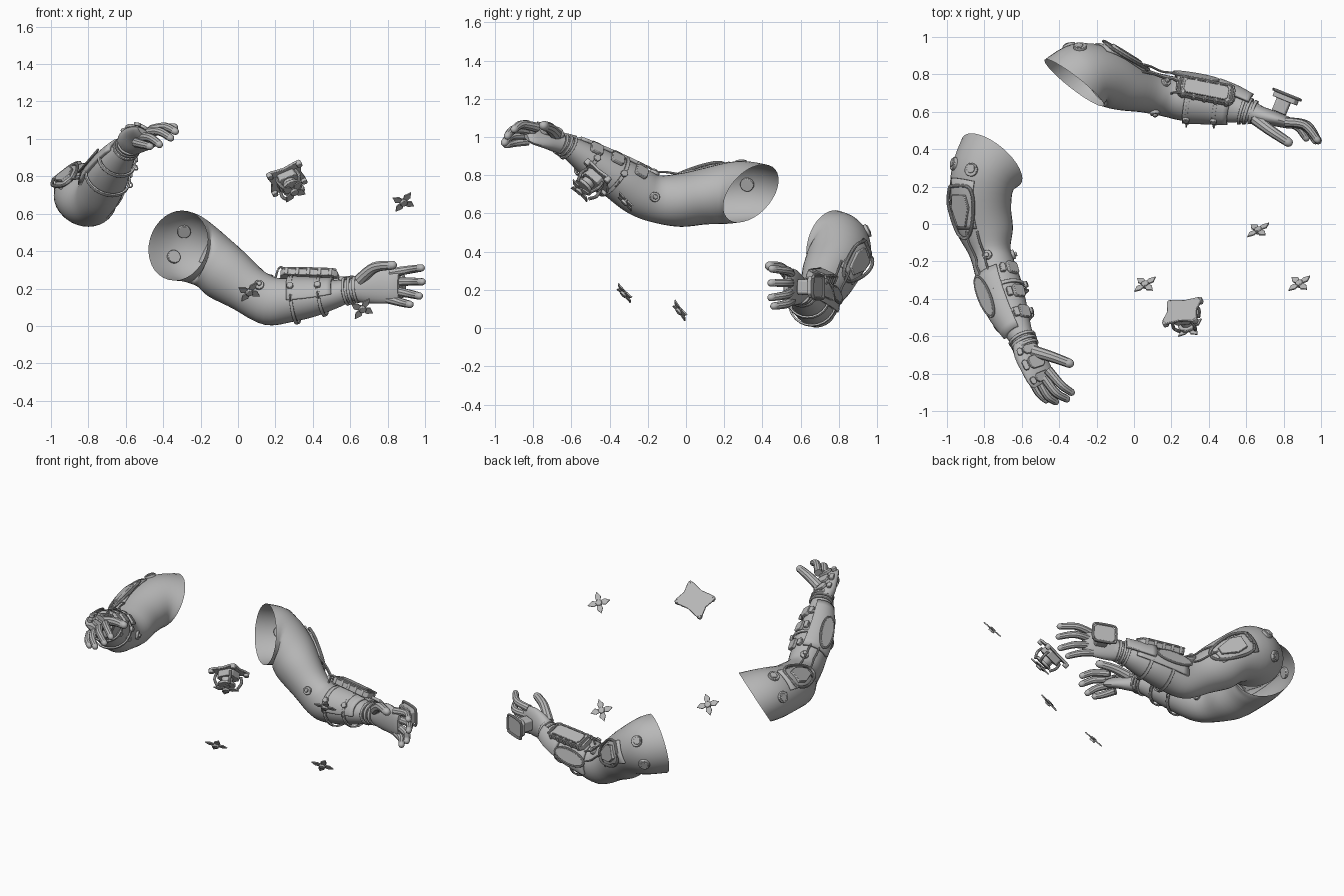
import bpy, bmesh
from math import sin, cos, pi, radians
from mathutils import Vector, Matrix

if "Cube" in bpy.data.objects:
    bpy.data.objects.remove(bpy.data.objects["Cube"])

grey = bpy.data.materials.new("plain grey")
grey.use_nodes = True
grey.diffuse_color = (0.48, 0.48, 0.48, 1)
grey.node_tree.nodes["Principled BSDF"].inputs["Base Color"].default_value = grey.diffuse_color
UP = Vector((0, 0, 1))


def build(name, verts, faces, bevel=0, solid=0):
    """Mesh object with smooth shading and sharp edges kept."""
    me = bpy.data.meshes.new(name)
    me.from_pydata([tuple(v) for v in verts], [], faces)
    bm = bmesh.new()
    bm.from_mesh(me)
    bmesh.ops.recalc_face_normals(bm, faces=bm.faces)
    bm.to_mesh(me)
    bm.free()
    me.shade_smooth()
    me.set_sharp_from_angle(angle=radians(35))
    me.materials.append(grey)
    ob = bpy.data.objects.new(name, me)
    bpy.context.collection.objects.link(ob)
    if solid:
        mod = ob.modifiers.new("thickness", "SOLIDIFY")
        mod.thickness, mod.offset = solid, 0
    if bevel:
        mod = ob.modifiers.new("bevel", "BEVEL")
        mod.width, mod.segments = bevel, 2


def grid(name, rows, closed, caps=False, solid=0):
    """Surface through equal rows of points."""
    n, m = len(rows[0]), len(rows)
    faces = [(i * n + j, i * n + (j + 1) % n, (i + 1) * n + (j + 1) % n, (i + 1) * n + j)
             for i in range(m - 1) for j in range(n if closed else n - 1)]
    if caps:
        faces += [tuple(range(n)), tuple(range((m - 1) * n, m * n))]
    build(name, [p for row in rows for p in row], faces, 0, solid)


def spline(keys, t):
    """Smooth interpolation through key tuples."""
    i = max(0, min(int(t), len(keys) - 2))
    f = t - i
    a, b, c, d = [Vector(keys[max(0, min(k, len(keys) - 1))]) for k in range(i - 1, i + 3)]
    return b + (c - a) * (f / 2) + (a * 2 - b * 5 + c * 4 - d) * (f * f / 2) + (b * 3 - a - c * 3 + d) * (f ** 3 / 2)


def on(limb, t, angle, off=0.0):
    """Point on the surface of a limb, off = height above the skin."""
    keys, roll = limb
    x, y, z, yaw, pitch, rh, rv = spline(keys, t)
    yaw, pitch, a = radians(yaw), radians(pitch), radians(angle)
    n = Vector((cos(yaw) * cos(pitch), sin(yaw) * cos(pitch), sin(pitch)))
    u = n.cross(UP).normalized()
    turn = Matrix.Rotation(radians(roll), 3, n)
    v = turn @ u.cross(n)
    return Vector((x, y, z)) + turn @ u * cos(a) * (rh + off) + v * sin(a) * (rv + off)


def basis(pos, normal, along):
    z = Vector(normal).normalized()
    x = Vector(along)
    x = (x - z * x.dot(z)).normalized()
    m = Matrix((x, z.cross(x), z)).transposed().to_4x4()
    m.translation = Vector(pos)
    return m


def at(limb, t, angle, off=0.0):
    """Mount on a limb: X runs along it, Z points out of it."""
    p = on(limb, t, angle, off)
    along = on(limb, t + 0.1, angle) - on(limb, t - 0.1, angle)
    out = along.cross(on(limb, t, angle + 5) - on(limb, t, angle - 5))
    return basis(p, out if out.dot(on(limb, t, angle, 1) - p) > 0 else -out, along)


def skin(name, limb, sides=32, caps=False):
    steps = (len(limb[0]) - 1) * 4
    grid(name, [[on(limb, i / 4, 360 * j / sides) for j in range(sides)] for i in range(steps + 1)], True, caps)


def shell(name, limb, t0, t1, a0, a1, off, thick=0.015):
    """Armour or strap following the limb."""
    full = a1 - a0 >= 360
    n = 24
    grid(name, [[on(limb, t0 + (t1 - t0) * i / 8, a0 + (a1 - a0) * j / n, off) for j in range(n if full else n + 1)]
                for i in range(9)], full, False, thick)


def tube(name, pts, r, finger=False):
    """Round rod through points; fingers taper to a rounded tip."""
    last = len(pts) - 1
    rows = []
    for t in [i / 5 for i in range(last * 5 + 1)]:
        c = spline(pts, t)
        d = (spline(pts, min(t + 0.1, last)) - spline(pts, max(t - 0.1, 0))).normalized()
        u = d.cross(UP if abs(d.z) < 0.9 else Vector((1, 0, 0))).normalized()
        v = u.cross(d)
        rad = r * (1 - 0.25 * t / last) if finger else r
        ring = lambda c, q: [c + (u * cos(j * pi / 5) + v * sin(j * pi / 5)) * q for j in range(10)]
        rows.append(ring(c, rad))
    if finger:
        rows += [ring(c + d * rad * sin(a), rad * cos(a)) for a in (0.5, 1.0, 1.4)]
    grid(name, rows, True, True)


def prism(name, outline, m, h, bevel=0.003):
    """Flat part: outline raised by h along Z of the mount."""
    n = len(outline)
    verts = [m @ Vector((x, y, z)) for z in (0, h) for x, y in outline]
    faces = [tuple(range(n)), tuple(range(n, 2 * n))] + [(i, (i + 1) % n, n + (i + 1) % n, n + i) for i in range(n)]
    build(name, verts, faces, bevel)


def oval(rx, ry, n=24):
    return [(rx * cos(2 * pi * i / n), ry * sin(2 * pi * i / n)) for i in range(n)]


def plate(l, w, c):
    """Rectangle with cut corners."""
    x, y = l / 2, w / 2
    return [(x, c - y), (x, y - c), (x - c, y), (c - x, y), (-x, y - c), (-x, c - y), (c - x, -y), (x - c, -y)]


def guard(s):
    """Long hexagon, wide at the shoulder end and narrow at the elbow end."""
    return [(x * s, y * s) for x, y in ((-.12, -.06), (-.02, -.08), (.13, -.035), (.13, .035), (-.02, .08), (-.12, .06))]


def hoop(name, outline, m, r, z=0.0):
    loop = [m @ Vector((x, y, z)) for x, y in outline]
    tube(name, loop + loop[:1], r)


# Limbs: x, y, z, yaw, pitch, half width, half height
left_arm = ([(-.32, .755, .43, 52, -10, .2, .19), (-.24, .808, .41, 30, -12, .178, .18),
             (-.14, .782, .345, -4, -32, .158, .155), (-.055, .745, .27, -20, -40, .14, .152),
             (.06, .71, .19, -15, -38, .115, .13), (.17, .685, .133, -12, -12, .11, .13),
             (.28, .665, .138, -10, 5, .115, .117), (.4, .65, .15, -10, 8, .105, .1),
             (.52, .625, .17, -13, 9, .085, .075), (.6, .605, .19, -18, 8, .062, .06),
             (.67, .59, .2, -20, 5, .045, .06)], 0)
right_arm = ([(-.76, .34, .705, -130, 30, .2, .175), (-.81, .24, .71, -110, 12, .175, .168),
              (-.82, .1, .69, -92, -5, .163, .147), (-.8, -.03, .67, -87, -2, .153, .14),
              (-.77, -.15, .675, -80, 5, .112, .125), (-.74, -.25, .715, -72, 25, .112, .125),
              (-.705, -.36, .785, -66, 33, .115, .112), (-.665, -.47, .855, -65, 33, .1, .092),
              (-.62, -.57, .92, -65, 32, .075, .07), (-.59, -.63, .955, -65, 27, .06, .053),
              (-.57, -.68, .975, -65, 20, .06, .042)], 0)
left_palm = ([(.61, .602, .193, -18, 5, .05, .06), (.68, .58, .207, -20, 3, .048, .085),
              (.76, .56, .215, -22, 2, .039, .096), (.83, .538, .21, -28, 0, .03, .087),
              (.86, .524, .21, -30, 0, .014, .07)], 0)
right_palm = ([(-.595, -.63, .957, -65, 25, .06, .05), (-.57, -.69, .98, -64, 20, .08, .048),
               (-.535, -.75, 1.0, -62, 15, .09, .039), (-.5, -.82, 1.015, -60, 5, .087, .03),
               (-.485, -.85, 1.02, -60, 0, .07, .014)], -35)
digits = {
    "left": {"index": [(.81, .545, .285), (.91, .53, .3), (.98, .45, .31)],
             "middle": [(.82, .545, .237), (.925, .53, .237), (.985, .445, .236)],
             "ring": [(.82, .545, .19), (.915, .52, .172), (.97, .445, .16)],
             "little": [(.8, .55, .145), (.875, .52, .125), (.92, .46, .115)],
             "thumb": [(.65, .56, .245), (.73, .5, .312), (.825, .437, .325)]},
    "right": {"index": [(-.46, -.78, 1.05), (-.39, -.86, 1.065), (-.335, -.9, 1.04)],
              "middle": [(-.48, -.82, 1.035), (-.42, -.9, 1.04), (-.36, -.935, 1.005)],
              "ring": [(-.51, -.83, 1.01), (-.465, -.915, 1.005), (-.42, -.95, .97)],
              "little": [(-.545, -.83, .98), (-.51, -.9, .97), (-.47, -.94, .96)],
              "thumb": [(-.54, -.68, 1.01), (-.44, -.71, 1.045), (-.345, -.745, 1.06)]}}

for side, arm, palm, guard_t, guard_a in (("left", left_arm, left_palm, 2.45, 165), ("right", right_arm, right_palm, 2.1, 50)):
    g = (lambda a: a) if side == "left" else (lambda a: 210 - a)
    skin(side + "_arm", arm)
    skin(side + "_palm", palm, 24, True)
    for name, pts in digits[side].items():
        tube(f"{side}_{name}_finger", pts, .033 if name == "thumb" else .026, True)
    # Shoulder discs
    for t, a in ((1.0, 145), (.9, 195)):
        prism(side + "_shoulder_disc", oval(.036, .036), at(arm, t, g(a), -.02), .03)
        prism(side + "_disc_cap", oval(.024, .024), at(arm, t, g(a), .005), .012)
    # Framed upper arm guard and its cables
    m = at(arm, guard_t, guard_a, -.012)
    shell(side + "_guard_base", arm, guard_t - .8, guard_t + .8, guard_a - 26, guard_a + 26, .004, .012)
    prism(side + "_guard_plate", guard(.7), m, .03)
    hoop(side + "_guard_frame", guard(1.05), m, .009, .012)
    for a in (135, 160):
        tube(side + "_cable", [on(arm, t, g(a), h) for t, h in ((3, 0), (3.5, .02), (4.3, .02), (5, .025), (5.6, 0))], .006)
    # Elbow bolts
    for a in (30, 130):
        prism(side + "_elbow_bolt", oval(.026, .026), at(arm, 4.4, g(a), -.01), .025)
        prism(side + "_bolt_head", oval(.014, .014, 6), at(arm, 4.4, g(a), .015), .012)
    # Forearm straps and wrist bands
    for t in (6.2, 7.4):
        shell(side + "_strap", arm, t - .07, t + .07, 0, 360, .013, .01)
        prism(side + "_strap_buckle", oval(.018, .018), at(arm, t, g(35), .01), .02)
        hoop(side + "_strap_loop", oval(.016, .016, 12), basis(on(arm, t, g(5), .015), on(arm, t + .1, 0) - on(arm, t, 0), UP), .004)
    for t in (8.75, 9.1, 9.45):
        shell(side + "_wrist_band", arm, t - .1, t + .1, 0, 360, .008, .012)
    # Forearm armour with oval shield
    low = min(g(112), g(200))
    shell(side + "_forearm_armour", arm, 5.3, 8.2, low, low + 88, .008, .02)
    m = at(arm, 6.3, g(165), .014)
    prism(side + "_shield", oval(.12, .042), m, .014)
    hoop(side + "_shield_rim", oval(.125, .046), m, .006, .008)

# Left forearm: cuff, wrist panel and top device
shell("left_cuff", left_arm, 6, 8, 0, 100, .008, .012)
shell("left_wrist_panel", left_arm, 7.3, 9.1, 125, 185, .028, .02)
m = at(left_arm, 6.9, 115, .012)
prism("left_device_body", plate(.31, .11, .02), m, .035)
prism("left_device_lid", plate(.24, .08, .015), m, .05)
hoop("left_device_rail", plate(.28, .1, .02), m, .006, .04)
for k in range(5):
    prism("left_device_rib", plate(.02, .12, .004), m @ Matrix.Translation((-.12 + k * .06, 0, 0)), .043)
tube("left_device_cable", [on(left_arm, t, 100, h) for t, h in ((5, 0), (5.1, .05), (5.5, .06), (6, .03))], .006)
# Left hand device
m = at(left_palm, 2.0, 180, 0)
prism("left_hand_mount", plate(.08, .08, .01), m, .08)
m = m @ Matrix.Translation((.005, 0, .07))
prism("left_hand_device", plate(.14, .11, .02), m, .035)
hoop("left_hand_frame", plate(.15, .12, .02), m, .008, .035)

# Right forearm: inner pouches
for t in (5.5, 6.6, 7.5):
    prism("right_pouch", plate(.07, .07, .01), at(right_arm, t, 140, 0), .02)
    prism("right_clip", plate(.05, .03, .006), at(right_arm, t, 112, 0), .02)
# Right hand plates
for t, l in ((1, .05), (2, .07), (3, .05)):
    prism("right_hand_plate", plate(l, .09, .015), at(right_palm, t, 85, -.002), .016)
    prism("right_hand_ridge", plate(l * .8, .03, .008), at(right_palm, t, 40, .0), .018)

# Large drone: notched plate on top, machinery and rotor below
m = basis((.26, -.47, .79), (-.35, .66, .66), (.91, .1, .39))
notched = [p for k, c in enumerate(plate(.2, .17, .025)) for p in ([c, (c[0] * .85, 0)] if k in (0, 4) else
           [c, (0, c[1] * .85)] if k in (2, 6) else [c])]
prism("drone_plate", notched, m, .015)
prism("drone_body", plate(.12, .11, .02), m @ Matrix.Translation((0, 0, -.045)), .045)
for sx in (-1, 1):
    for sy in (-1, 1):
        corner = m @ Matrix.Translation((sx * .085, sy * .07, -.018))
        prism("drone_corner", plate(.03, .03, .006), corner, .032)
        tube("drone_leg", [m @ Vector((sx * q, sy * q, z)) for q, z in ((.055, -.02), (.06, -.06), (.045, -.1))], .009)
under = m @ Matrix.Translation((0, -.01, -.085))
prism("drone_hub", oval(.035, .035), under, .05)
prism("drone_eye", oval(.055, .055, 16), under @ Matrix.Translation((0, 0, -.01)), .018)


def star(name, m, r):
    """Hub with four swept blades."""
    prism(name + "_hub", oval(r * .28, r * .28, 12), m @ Matrix.Translation((0, 0, -.012)), .026)
    blade = [(r * x, r * y) for x, y in ((.1, -.14), (.55, -.3), (1, 0), (.55, .24), (.1, .14))]
    for k in range(4):
        prism(name + "_blade", blade, m @ Matrix.Rotation(pi / 4 + k * pi / 2, 4, "Z"), .008, .001)


star("drone_rotor", under @ Matrix.Translation((0, 0, -.035)), .08)
# Three small drones
for pos, lean in (((.06, -.325, .18), .68), ((.665, -.035, .09), .54), ((.885, -.32, .66), .68)):
    star("small_drone", basis(pos, (-.25, .74, lean), (.91, .1, .3)), .073)
